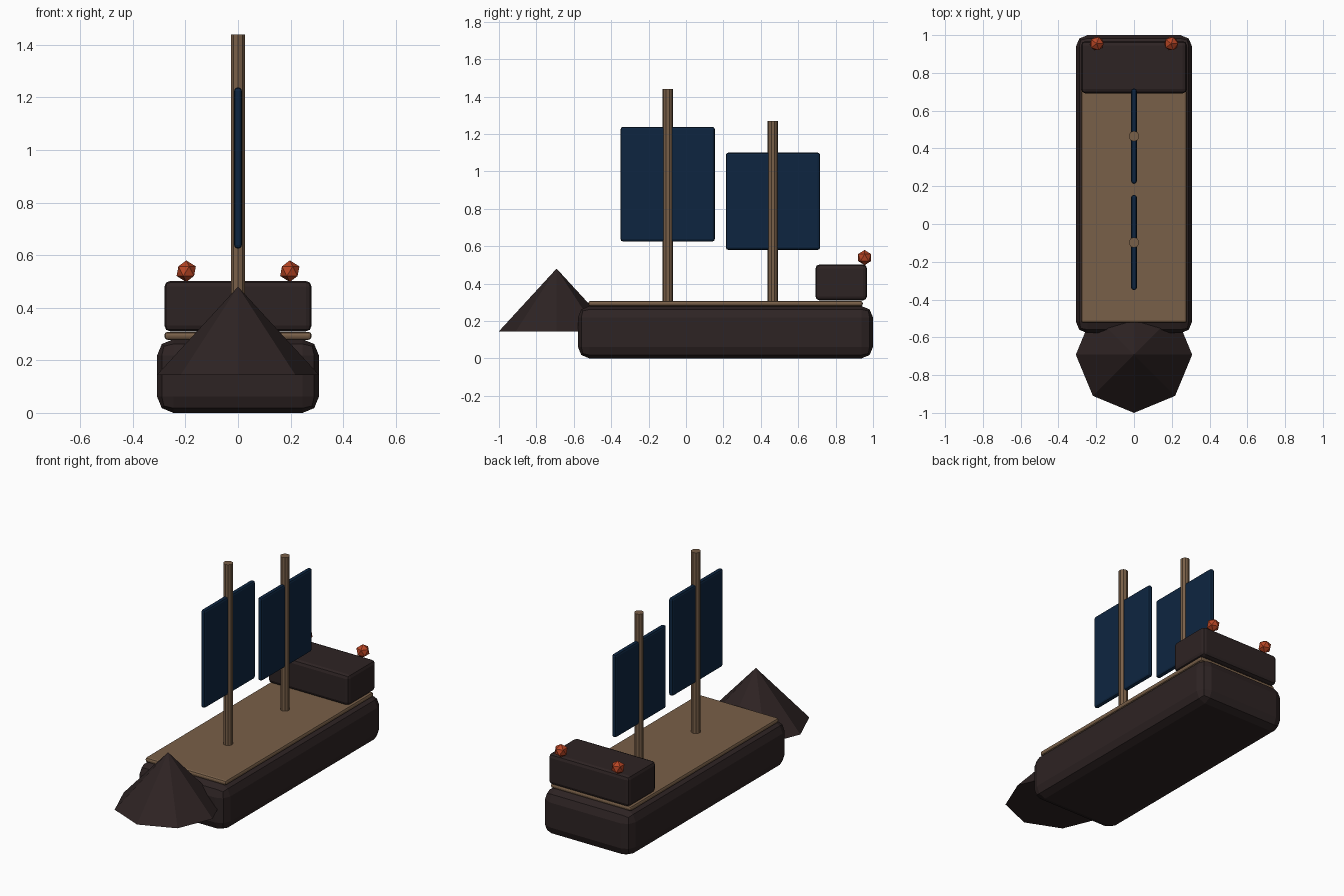
import bpy
from mathutils import Vector

if "Cube" in bpy.data.objects:
    bpy.data.objects.remove(bpy.data.objects["Cube"])


def material(name, rgb):
    mat = bpy.data.materials.new(name)
    mat.use_nodes = True
    mat.diffuse_color = (*rgb, 1)
    mat.node_tree.nodes["Principled BSDF"].inputs["Base Color"].default_value = (*rgb, 1)
    return mat


DARK_WOOD = material("dark_wood", (0.027, 0.017, 0.017))
LIGHT_WOOD = material("light_wood", (0.19, 0.115, 0.065))
SAILCLOTH = material("navy_sailcloth", (0.004, 0.0185, 0.051))
LAMP_GLOW = material("lamp_orange", (0.48, 0.06, 0.018))


def finish(name, mat):
    obj = bpy.context.object
    obj.name = obj.data.name = name
    obj.data.materials.append(mat)
    return obj


def bevelled_box(name, low, high, bevel, mat, segments=2):
    """Box between two corners with rounded edges."""
    low, high = Vector(low), Vector(high)
    bpy.ops.mesh.primitive_cube_add(size=1, location=(low + high) / 2)
    obj = finish(name, mat)
    obj.scale = high - low
    bpy.ops.object.transform_apply(location=False, rotation=False, scale=True)
    mod = obj.modifiers.new("rounded_edges", "BEVEL")
    mod.width, mod.segments = bevel, segments
    return obj


# Hull, deck and stern cabin
bevelled_box("hull", (-0.308, -0.578, 0), (0.308, 1.0, 0.28), 0.062, DARK_WOOD)
bevelled_box("deck", (-0.28, -0.522, 0.278), (0.28, 0.945, 0.308), 0.012, LIGHT_WOOD)
bevelled_box("stern_cabin", (-0.28, 0.692, 0.31), (0.28, 0.968, 0.502), 0.022, DARK_WOOD)

# Eight-sided pointed bow
bpy.ops.mesh.primitive_cone_add(vertices=8, radius1=0.308, radius2=0, depth=0.335,
                                location=(0, -0.692, 0.3125))
finish("bow", DARK_WOOD)

# Masts, each with a sail running fore and aft
for name, y, top, sail_low, sail_high in (("main", -0.098, 1.44, 0.625, 1.238),
                                          ("rear", 0.465, 1.27, 0.58, 1.1)):
    foot = 0.3
    bpy.ops.mesh.primitive_cylinder_add(vertices=10, radius=0.028, depth=top - foot,
                                        location=(0, y, (top + foot) / 2))
    finish(name + "_mast", LIGHT_WOOD)
    bevelled_box(name + "_sail", (-0.015, y - 0.252, sail_low),
                 (0.015, y + 0.252, sail_high), 0.013, SAILCLOTH)

# Faceted stern lamps
for side, x in (("left", 0.197), ("right", -0.197)):
    bpy.ops.mesh.primitive_ico_sphere_add(subdivisions=1, radius=0.041,
                                          location=(x, 0.955, 0.539))
    finish(side + "_lamp", LAMP_GLOW)
